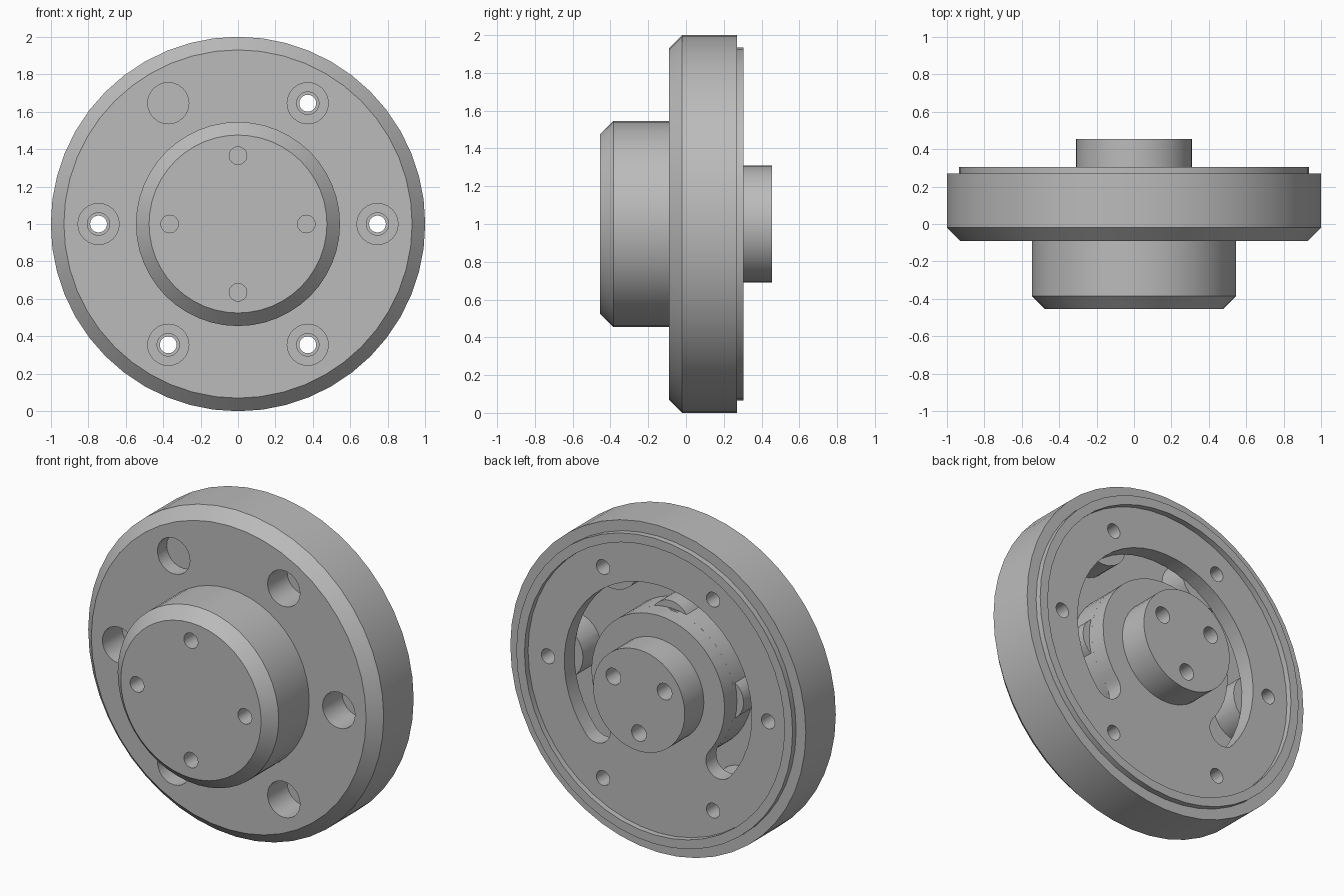
import bpy, bmesh
from math import sin, cos, pi, radians

cube = bpy.data.objects.get("Cube")
if cube:
    bpy.data.objects.remove(cube)

SEGMENTS = 48
CENTRE_Z = 1.0

grey = bpy.data.materials.new("machined grey")
grey.use_nodes = True
grey.diffuse_color = (0.5, 0.5, 0.5, 1)
grey.node_tree.nodes["Principled BSDF"].inputs["Base Color"].default_value = (0.5, 0.5, 0.5, 1)


def finish(bm, name):
    bmesh.ops.recalc_face_normals(bm, faces=bm.faces)
    mesh = bpy.data.meshes.new(name)
    bm.to_mesh(mesh)
    bm.free()
    mesh.materials.append(grey)
    obj = bpy.data.objects.new(name, mesh)
    bpy.context.collection.objects.link(obj)
    return obj


def lathe(name, profile):
    """Turn (radius, y) points around the y axis."""
    bm = bmesh.new()
    verts = [bm.verts.new((r, y, 0)) for r, y in profile]
    edges = [bm.edges.new(pair) for pair in zip(verts, verts[1:])]
    bmesh.ops.spin(bm, geom=verts + edges, cent=(0, 0, 0), axis=(0, 1, 0),
                   angle=2 * pi, steps=SEGMENTS, use_merge=True)
    bmesh.ops.remove_doubles(bm, verts=bm.verts, dist=0.0001)
    for v in bm.verts:
        v.co.z += CENTRE_Z
    return finish(bm, name)


def prism(name, outline, y0, y1):
    """Extrude an (x, z) outline along y."""
    bm = bmesh.new()
    face = bm.faces.new([bm.verts.new((x, y0, z + CENTRE_Z)) for x, z in outline])
    top = bmesh.ops.extrude_face_region(bm, geom=[face])["geom"]
    moved = [g for g in top if isinstance(g, bmesh.types.BMVert)]
    bmesh.ops.translate(bm, verts=moved, vec=(0, y1 - y0, 0))
    return finish(bm, name)


def arc(cx, cz, r, a0, a1, steps):
    return [(cx + r * cos(radians(a0 + (a1 - a0) * i / steps)),
             cz + r * sin(radians(a0 + (a1 - a0) * i / steps))) for i in range(steps + 1)]


def rod(centre, r, y0, y1, steps=24):
    return prism("rod", arc(*centre, r, 0, 360, steps)[:-1], y0, y1)


def combine(target, tool, operation):
    mod = target.modifiers.new("combine", "BOOLEAN")
    mod.operation = operation
    mod.solver = "EXACT"
    mod.object = tool
    bpy.context.view_layer.objects.active = target
    bpy.ops.object.modifier_apply(modifier=mod.name)
    bpy.data.objects.remove(tool)


def ring_points(r, count, start=0):
    return [(r * cos(radians(start) + 2 * pi * i / count),
             r * sin(radians(start) + 2 * pi * i / count)) for i in range(count)]


bolts = ring_points(0.745, 6)
front_screws = ring_points(0.365, 4)
hub_screws = ring_points(0.2, 3, 30)

# Housing: front boss, chamfered disc and hollow back
housing = lathe("housing", [(0, -0.455), (0.475, -0.455), (0.545, -0.385), (0.545, -0.09),
                            (0.93, -0.09), (1, -0.02), (1, 0.17), (0.88, 0.17),
                            (0.88, 0), (0, 0)])
combine(housing, rod((0, 0), 0.45, -0.03, 0.172, SEGMENTS), "UNION")
for c in bolts:
    combine(housing, rod(c, 0.17, -0.03, 0.174), "UNION")
for c in front_screws:
    combine(housing, rod(c, 0.13, -0.04, 0.15), "UNION")

# Counterbored bolt holes and blind screw holes
for c in bolts:
    combine(housing, rod(c, 0.11, -0.2, 0.1), "DIFFERENCE")
    combine(housing, rod(c, 0.06, 0.05, 0.25), "DIFFERENCE")
for c in front_screws:
    combine(housing, rod(c, 0.047, -0.5, -0.25), "DIFFERENCE")

# Back cover with raised lip and central hub
cover = lathe("back_cover", [(0, 0.17), (1, 0.17), (1, 0.27), (0.935, 0.27), (0.935, 0.305),
                             (0.88, 0.305), (0.88, 0.27), (0.31, 0.27), (0.31, 0.455),
                             (0, 0.455)])

# Curved slot with round ends, leaving a bridge at the bottom
mid, half, a0, a1 = 0.5425, 0.0925, -40, 220
ends = [(mid * cos(radians(a)), mid * sin(radians(a))) for a in (a0, a1)]
slot = (arc(0, 0, mid + half, a0, a1, 36)
        + arc(*ends[1], half, a1, a1 + 180, 10)[1:-1]
        + arc(0, 0, mid - half, a1, a0, 36)
        + arc(*ends[0], half, a0 - 180, a0, 10)[1:-1])
combine(cover, prism("slot", slot, 0.1, 0.35), "DIFFERENCE")
for c in bolts:
    combine(cover, rod(c, 0.045, 0.1, 0.4), "DIFFERENCE")
for c in hub_screws:
    combine(cover, rod(c, 0.05, 0.3, 0.5), "DIFFERENCE")

# Smooth walls with crisp edges
for obj in (housing, cover):
    bpy.ops.object.select_all(action="DESELECT")
    obj.select_set(True)
    bpy.context.view_layer.objects.active = obj
    bpy.ops.object.shade_smooth_by_angle(angle=radians(30))
